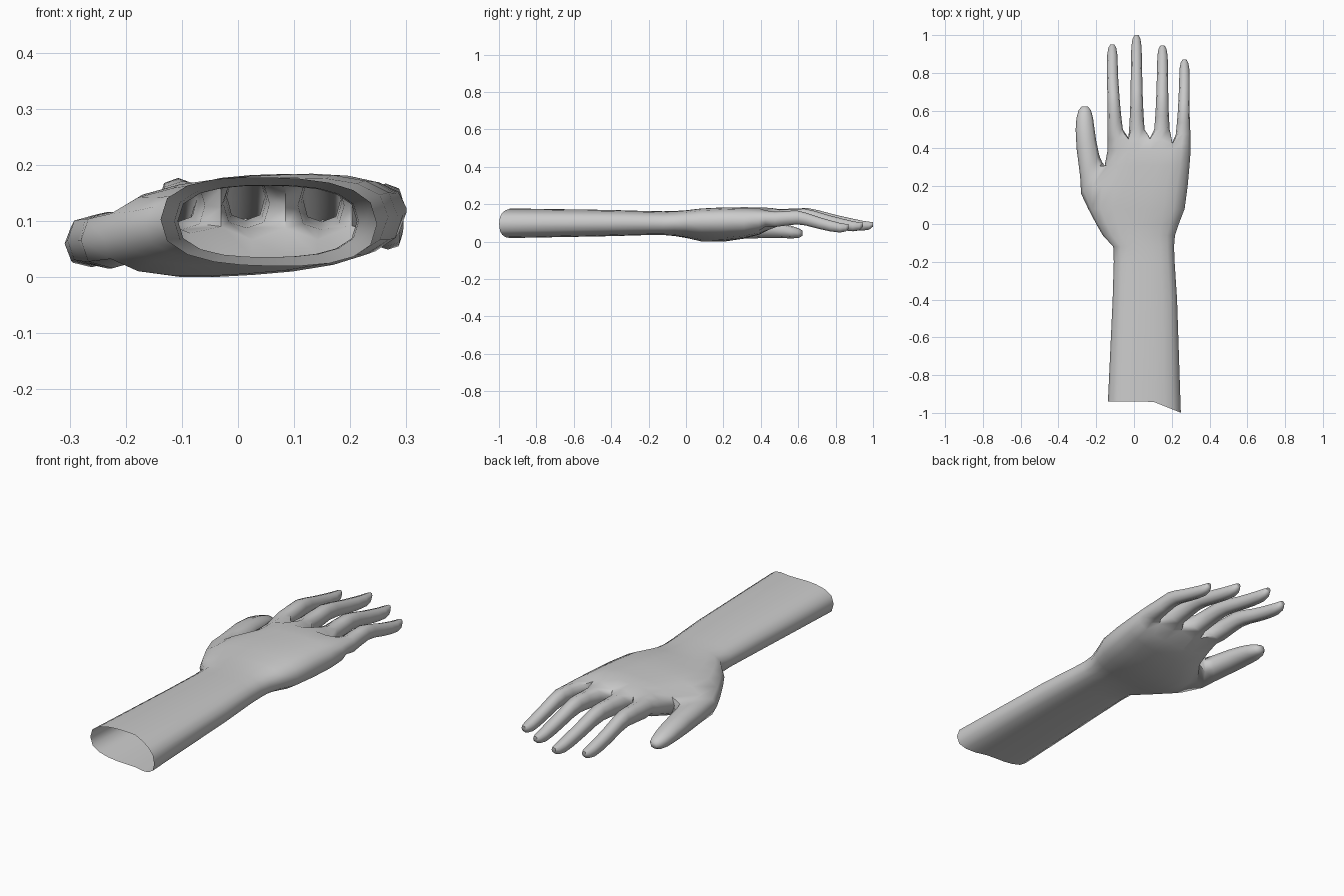
import bpy, bmesh, math

if "Cube" in bpy.data.objects:
    bpy.data.objects.remove(bpy.data.objects["Cube"])

bm = bmesh.new()

# Cross-section columns across the width; four fingers share columns 0-2-4-6-8
U = [-.94, -.75, -.5, -.25, .02, .28, .56, .78, .94]


def body_ring(y, xl, xr, zt, zb, tilt, knuckles=False):
    xc, hw, zc, hh = (xl + xr) / 2, (xr - xl) / 2, (zt + zb) / 2, (zt - zb) / 2

    def vert(u, s, web=False):
        p = 2.6
        h = (1 - abs(u) ** p) ** (1 / p) * (.62 if web else 1)
        x = xc + u * hw
        yy = y
        if y < -.9:                       # slanted cut of the forearm
            yy -= .4 * max(0, x - .1)
        if knuckles and x > .17:          # little finger starts lower
            yy -= .025
        return bm.verts.new((x, yy, zc + tilt * u + s * h * hh))

    top = [vert(u, 1, knuckles and j in (2, 4, 6)) for j, u in enumerate(U)]
    bot = [vert(u, -1, knuckles and j in (2, 4, 6)) for j, u in enumerate(U)]
    return vert(-1, 0), top, vert(1, 0), bot


def loop(r):
    return [r[0]] + r[1] + [r[2]] + r[3][::-1]


def tube(start, rings):
    """Continue an 8-vertex opening through (lx, ly, rx, ry, zc, h) rings and cap it."""
    prev = start
    for lx, ly, rx, ry, zc, h in rings:
        cur = []
        for k in range(8):
            a = math.pi - k * math.pi / 4
            c, s = math.cos(a), math.sin(a)
            if k % 2:
                c, s = c * 1.08, s * 1.08
            t = (c + 1) / 2
            cur.append(bm.verts.new((lx + (rx - lx) * t, ly + (ry - ly) * t, zc + s * h)))
        for k in range(8):
            n = (k + 1) % 8
            bm.faces.new((prev[k], prev[n], cur[n], cur[k]))
        prev = cur
    bm.faces.new(prev)


# Forearm, wrist and palm: y, left, right, top, bottom, tilt
sections = [
    (-.94, -.138, .248, .182, .024, -.004),
    (-.4, -.113, .228, .174, .034, 0),
    (-.2, -.107, .215, .168, .04, 0),
    (-.12, -.11, .212, .167, .04, 0),
    (-.06, -.165, .217, .168, .035, .005),
    (0, -.2, .237, .17, .027, .012),
    (.08, -.242, .268, .178, .01, .018),
    (.2, -.235, .284, .184, .008, .018),
    (.31, -.155, .294, .187, .022, .01),
    (.39, -.14, .3, .188, .042, .004),
]
rings = [body_ring(*s) for s in sections]
rings.append(body_ring(.45, -.14, .3, .186, .07, 0, True))
THUMB = 6
for i in range(len(rings) - 1):
    a, b = loop(rings[i]), loop(rings[i + 1])
    for k in range(20):
        if i in (THUMB, THUMB + 1) and k in (0, 19):
            continue                      # opening for the thumb
        n = (k + 1) % 20
        bm.faces.new((a[k], a[n], b[n], b[k]))

# Fingers: base x, tip x, tip y, width scale, height offset
left, top, right, bot = rings[-1]
mids = [left]
for j in (2, 4, 6):
    v = (top[j].co + bot[j].co) / 2
    mids.append(bm.verts.new((v.x, v.y + .006, v.z)))
mids.append(right)
# fraction along finger, half width, centre height, half thickness
shape = [(0, .041, .132, .043), (.16, .036, .138, .041), (.3, .033, .142, .039),
         (.42, .0315, .133, .036), (.6, .030, .112, .033), (.75, .029, .097, .031),
         (.88, .027, .087, .027), (.96, .021, .087, .021), (1, .011, .094, .012)]
fingers = [(-.1, -.115, .95, 1, 0), (.015, .013, 1, 1, .003),
           (.148, .151, .945, 1, 0), (.26, .267, .87, .95, -.008)]
for f, (xb, xt, yt, w, dz) in enumerate(fingers):
    j = 2 * f
    start = [mids[f], top[j], top[j + 1], top[j + 2],
             mids[f + 1], bot[j + 2], bot[j + 1], bot[j]]
    y0 = .475 if f == 3 else .5
    path = []
    for t, hw, zc, h in shape:
        x = xb + (xt - xb) * min(1, t * 1.5)
        y = y0 + (yt - y0) * t
        path.append((x - hw * w, y, x + hw * w, y, zc + dz, h * w))
    tube(start, path)

# Thumb grows from the side opening of the palm
a, b, c = rings[THUMB:THUMB + 3]
tube([a[0], a[1][0], b[1][0], c[1][0], c[0], c[3][0], b[3][0], a[3][0]], [
    (-.28, .16, -.168, .325, .07, .05),
    (-.285, .25, -.183, .36, .07, .05),
    (-.304, .40, -.2, .44, .07, .046),
    (-.309, .50, -.21, .51, .064, .04),
    (-.305, .56, -.217, .562, .056, .034),
    (-.293, .603, -.228, .603, .05, .026),
    (-.277, .622, -.245, .622, .05, .014),
])

# Clean up and rest on the ground plane
bmesh.ops.delete(bm, geom=[v for v in bm.verts if not v.link_faces], context='VERTS')
bmesh.ops.recalc_face_normals(bm, faces=bm.faces)
low = min(v.co.z for v in bm.verts)
for v in bm.verts:
    v.co.z -= low

mesh = bpy.data.meshes.new("hand_and_forearm")
bm.to_mesh(mesh)
bm.free()
hand = bpy.data.objects.new("hand_and_forearm", mesh)
bpy.context.collection.objects.link(hand)
bpy.context.view_layer.objects.active = hand
hand.select_set(True)
bpy.ops.object.shade_smooth_by_angle(angle=math.radians(60))
